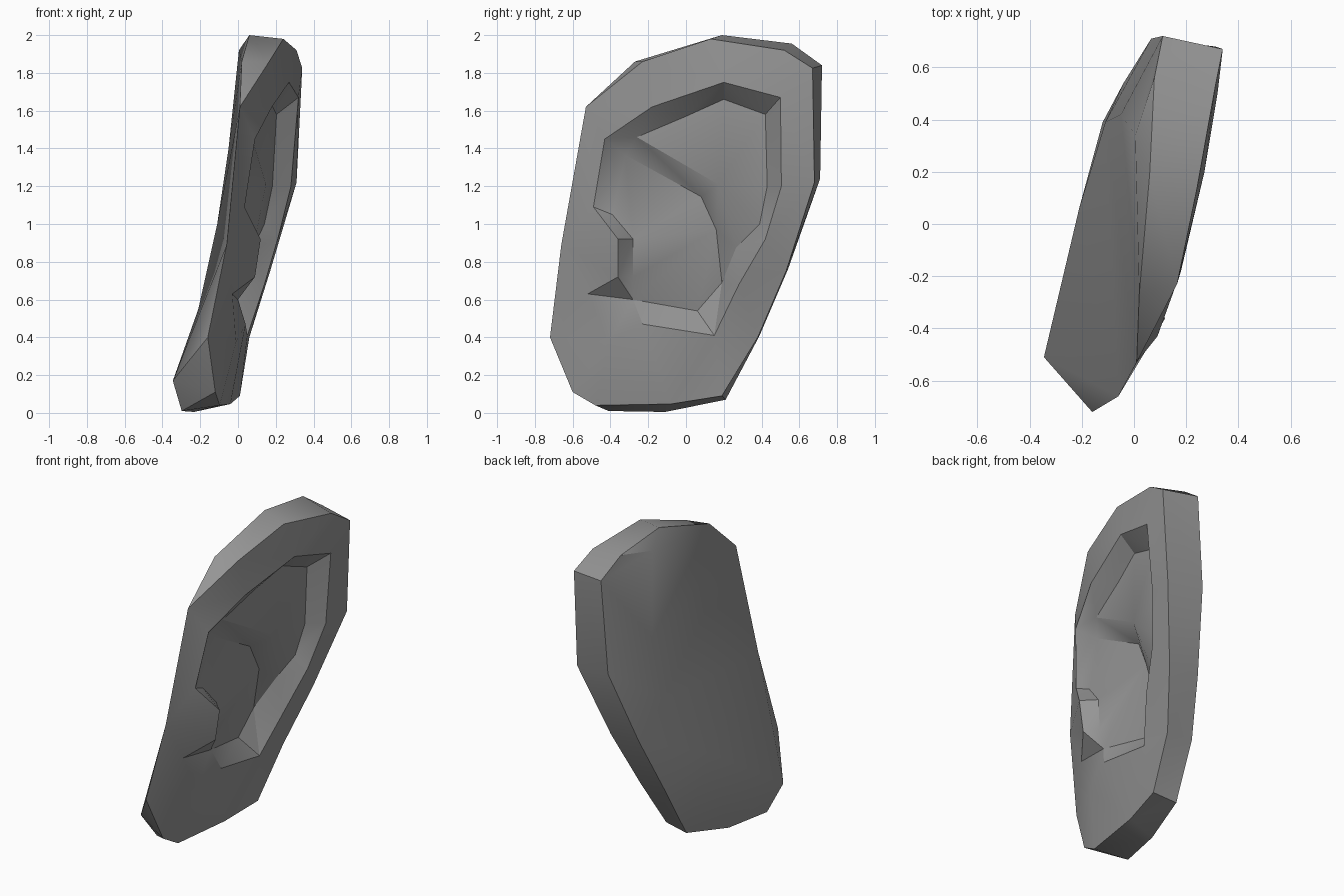
import bpy, bmesh, math
from mathutils import Vector

if "Cube" in bpy.data.objects:
    bpy.data.objects.remove(bpy.data.objects["Cube"])

bm = bmesh.new()


def pts(*coords):
    return [bm.verts.new(c) for c in coords]


def stitch(a, b):
    """Join two point chains with triangles, always taking the shorter diagonal."""
    i = j = 0
    while i < len(a) - 1 or j < len(b) - 1:
        step_a = (a[i + 1].co - b[j].co).length if i < len(a) - 1 else math.inf
        step_b = (a[i].co - b[j + 1].co).length if j < len(b) - 1 else math.inf
        if step_a <= step_b:
            tri = (a[i], a[i + 1], b[j])
            i += 1
        else:
            tri = (a[i], b[j + 1], b[j])
            j += 1
        if len(set(tri)) == 3 and not bm.faces.get(tri):
            bm.faces.new(tri)


def stitch_loops(a, b):
    stitch(a + a[:1], b + b[:1])


# Front edge of the flat attachment panel, lobe to crown
attach = pts((-.345, -.51, .17), (-.16, -.72, .40), (-.06, -.66, .89),
             (.01, -.53, 1.62), (.02, -.27, 1.86))
lobe, jaw, cheek, temple, crown = attach

# Rear edge of the attachment panel
panel = pts((-.21, .06, .55), (-.11, .39, 1.0), (-.05, .42, 1.4), (.005, .34, 1.92))

# Back edge of the outer rim
back = pts((-.298, -.41, .01), (-.233, -.11, .005), (-.15, .21, .07), (-.12, .39, .41),
           (-.04, .54, .76), (.066, .71, 1.24), (.11, .72, 1.84), (.078, .56, 1.955),
           (.06, .19, 2.0))

# Front edge of the outer rim
front = pts((-.12, -.60, .11), (-.097, -.48, .04), (-.04, -.08, .047), (.01, .19, .09),
            (.06, .38, .40), (.17, .53, .75), (.31, .68, 1.22), (.34, .67, 1.825),
            (.31, .52, 1.92), (.24, .13, 1.98), (.165, -.23, 1.86))

# Mouth of the hollow
mouth = pts((-.03, -.52, .63), (-.01, -.41, .375), (.04, -.23, .47), (.05, .15, .41),
            (.14, .28, .68), (.21, .42, .92), (.28, .505, 1.2), (.32, .50, 1.67),
            (.27, .20, 1.75), (.18, -.18, 1.62), (.09, -.43, 1.45), (.035, -.49, 1.09),
            (.12, -.36, .92), (.09, -.36, .72))

# Lower bowl floor: outer side, then the side under the inner fold
bowl_low = pts((0, -.28, .60), (-.04, .06, .54), (-.02, .19, .69))
bowl_fold = pts((.04, .16, .97), (.03, .08, 1.145))
bowl_front = pts((.014, -.32, 1.365), (.02, -.39, 1.05), (.04, -.28, .92), (.03, -.28, .72))

# Upper shelf floor, with the crest of the inner fold
crest = pts((.082, .265, .875), (.148, .17, 1.21), (.073, -.26, 1.46))
shelf = pts((.14, .39, 1.0), (.182, .43, 1.2), (.204, .42, 1.58), (.164, .20, 1.66),
            (.12, 0, 1.57))

# Back: flat panel, curved shell and rim
stitch([lobe] + panel + [crown], attach)
stitch([lobe] + back + [crown], [lobe] + panel + [crown])
stitch([jaw, lobe] + back + [crown, temple], [jaw] + front + [temple])

# Front: face, then walls of the hollow
stitch_loops([jaw] + front + [temple, cheek], mouth)
stitch_loops(mouth, bowl_low + [crest[0]] + shelf + [crest[2]] + bowl_front)

# Inner fold and the two floors
fold_foot = [bowl_low[2]] + bowl_fold + [bowl_front[0]]
stitch(crest, fold_foot)
stitch([crest[0]] + shelf + [crest[2]], crest)
stitch(fold_foot, [bowl_low[2], bowl_low[1], bowl_low[0]] + bowl_front[::-1])

bmesh.ops.recalc_face_normals(bm, faces=bm.faces[:])
mesh = bpy.data.meshes.new("ear")
bm.to_mesh(mesh)
bm.free()

grey = bpy.data.materials.new("grey")
grey.diffuse_color = (.3, .3, .3, 1)
grey.use_nodes = True
grey.node_tree.nodes["Principled BSDF"].inputs["Base Color"].default_value = grey.diffuse_color
mesh.materials.append(grey)

ear = bpy.data.objects.new("ear", mesh)
bpy.context.collection.objects.link(ear)
bpy.context.view_layer.objects.active = ear
ear.select_set(True)
bpy.ops.object.shade_smooth_by_angle(angle=math.radians(30))
